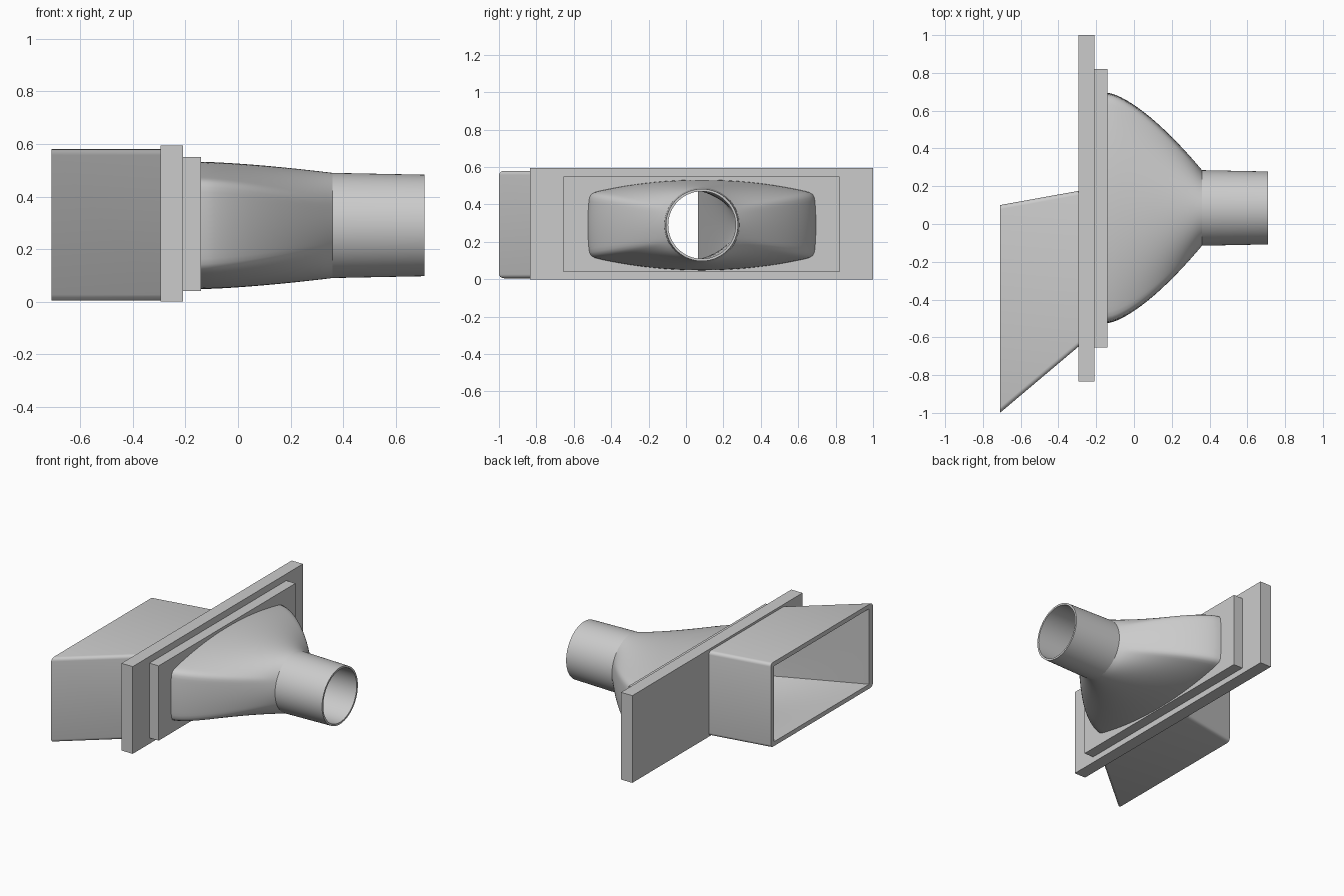
import bpy
import bmesh
from math import sin, cos, radians

if "Cube" in bpy.data.objects:
    bpy.data.objects.remove(bpy.data.objects["Cube"], do_unlink=True)

PIPE_Y, PIPE_Z = 0.085, 0.29     # pipe axis
CORNER = 24                      # angle on the pipe where the funnel ridges end
SIDE, TOP = 16, 48               # steps along the short and long sides

grey = bpy.data.materials.new("plain grey")
grey.use_nodes = True
grey.diffuse_color = (0.6, 0.6, 0.6, 1)
grey.node_tree.nodes["Principled BSDF"].inputs["Base Color"].default_value = (0.6, 0.6, 0.6, 1)


def finish(name, bm):
    bmesh.ops.recalc_face_normals(bm, faces=bm.faces)
    mesh = bpy.data.meshes.new(name)
    bm.to_mesh(mesh)
    bm.free()
    mesh.materials.append(grey)
    obj = bpy.data.objects.new(name, mesh)
    bpy.context.collection.objects.link(obj)
    return obj


def loft(name, sections):
    """Closed solid through (x, [(y, z), ...]) sections."""
    bm = bmesh.new()
    rings = [[bm.verts.new((x, y, z)) for y, z in pts] for x, pts in sections]
    for a, b in zip(rings, rings[1:]):
        for i in range(len(a)):
            j = (i + 1) % len(a)
            bm.faces.new((a[i], a[j], b[j], b[i]))
    bm.faces.new(rings[0])
    bm.faces.new(rings[-1])
    return finish(name, bm)


def rect(y0, y1, z0, z1):
    return [(y0, z0), (y1, z0), (y1, z1), (y0, z1)]


def circle(r):
    """Circle whose points pair with those of oblong()."""
    angles = [-CORNER + 2 * CORNER * i / SIDE for i in range(SIDE)]
    angles += [CORNER + (180 - 2 * CORNER) * i / TOP for i in range(TOP)]
    angles += [a + 180 for a in angles]
    return [(PIPE_Y + r * cos(radians(a)), PIPE_Z + r * sin(radians(a))) for a in angles]


def oblong(cy, cz, half_w, half_h, bow_w=0, bow_h=0):
    """Rectangle with optionally bowed sides."""
    half = []
    for i in range(SIDE):
        s = -1 + 2 * i / SIDE
        half.append((half_w + bow_w * (1 - s * s), s * half_h))
    for i in range(TOP):
        s = 1 - 2 * i / TOP
        half.append((s * half_w, half_h + bow_h * (1 - s * s)))
    pts = half + [(-y, -z) for y, z in half]
    return [(cy + y, cz + z) for y, z in pts]


def soften(pts, passes):
    for _ in range(passes):
        pts = [tuple((pts[i - 1][k] + 2 * pts[i][k] + pts[(i + 1) % len(pts)][k]) / 4
                     for k in (0, 1)) for i in range(len(pts))]
    return pts


def blend(a, b, f):
    return [(p[0] + (q[0] - p[0]) * f, p[1] + (q[1] - p[1]) * f) for p, q in zip(a, b)]


# Inlet duct: skewed box with rounded long edges
duct = loft("inlet_duct", [(-0.71, rect(-1.0, 0.10, 0.005, 0.58)),
                           (-0.295, rect(-0.65, 0.175, 0.005, 0.58))])
bm = bmesh.new()
bm.from_mesh(duct.data)
long_edges = [e for e in bm.edges if abs(e.verts[0].co.x - e.verts[1].co.x) > 0.1]
bmesh.ops.bevel(bm, geom=long_edges, offset=0.022, segments=4, profile=0.5, affect='EDGES')
bm.to_mesh(duct.data)
bm.free()

# Mounting plates
large = rect(-0.835, 1.0, 0, 0.595)
small = rect(-0.655, 0.82, 0.04, 0.55)
large_flange = loft("large_flange", [(-0.295, large), (-0.21, large)])
small_flange = loft("small_flange", [(-0.21, small), (-0.14, small)])

# Funnel narrowing to the round pipe
mouth = soften(oblong(PIPE_Y, PIPE_Z, 0.60, 0.17, 0.01, 0.072), 2)
STEPS = 20
sections = []
for i in range(STEPS + 1):
    t = i / STEPS
    sections.append((-0.14 + 0.5 * t, blend(mouth, circle(0.2), t ** 1.45)))
funnel = loft("funnel", sections)
pipe = loft("outlet_pipe", [(0.36, circle(0.2)), (0.71, circle(0.193))])

# Airway running straight from the rectangular opening to the pipe
opening = oblong(-0.4475, 0.2925, 0.5125, 0.2575)
sections = []
for i in range(-1, STEPS + 1):
    t = i / STEPS
    sections.append((-0.71 + 1.07 * t, blend(opening, circle(0.18), t)))
sections.append((0.75, circle(0.18)))
airway = loft("airway_cutter", sections)
airway.hide_render = True

# Hollow every part, then shade it smooth with sharp edges kept
for obj in (duct, large_flange, small_flange, funnel, pipe):
    bpy.ops.object.select_all(action='DESELECT')
    obj.select_set(True)
    bpy.context.view_layer.objects.active = obj
    cut = obj.modifiers.new("airway", 'BOOLEAN')
    cut.operation = 'DIFFERENCE'
    cut.solver = 'EXACT'
    cut.object = airway
    bpy.ops.object.modifier_apply(modifier=cut.name)
    bpy.ops.object.shade_smooth_by_angle(angle=radians(30))
bpy.data.objects.remove(airway, do_unlink=True)
